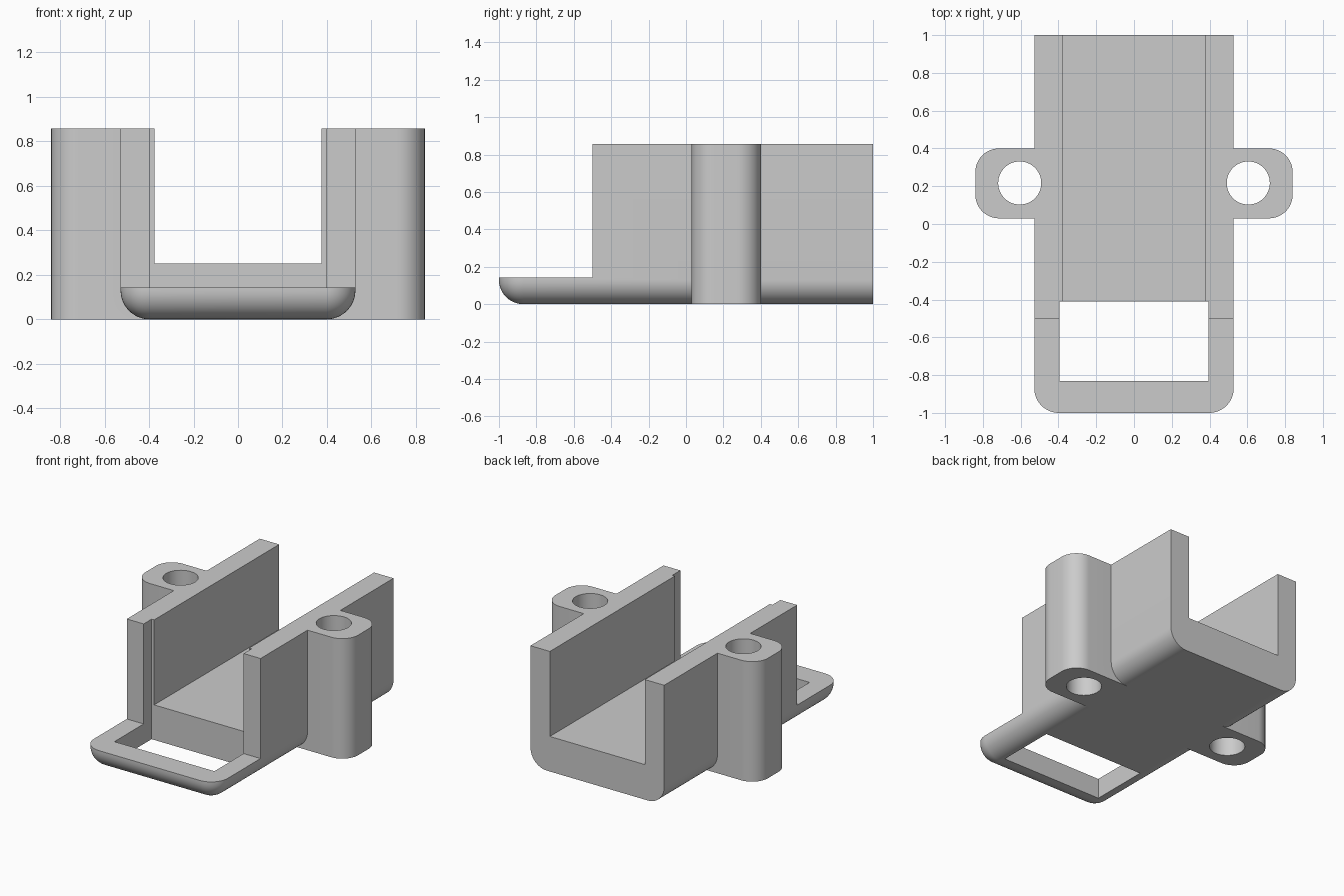
import bpy, bmesh
from math import radians

cube = bpy.data.objects.get("Cube")
if cube:
    bpy.data.objects.remove(cube, do_unlink=True)

HALF_W, TOP, ROUND = 0.528, 0.857, 0.13

grey = bpy.data.materials.new("plain grey")
grey.use_nodes = True
COLOUR = (0.6, 0.6, 0.6, 1)
grey.diffuse_color = COLOUR
grey.node_tree.nodes["Principled BSDF"].inputs["Base Color"].default_value = COLOUR


def box(name, lo, hi, radius=0, rounded=None):
    """Box between two corners; edges whose midpoint passes the rule are rounded."""
    bm = bmesh.new()
    bmesh.ops.create_cube(bm, size=1)
    for v in bm.verts:
        v.co = [h if c > 0 else l for c, l, h in zip(v.co, lo, hi)]
    if rounded:
        edges = [e for e in bm.edges if rounded((e.verts[0].co + e.verts[1].co) / 2)]
        bmesh.ops.bevel(bm, geom=edges, offset=radius, segments=12,
                        profile=0.5, affect='EDGES')
    return finish(name, bm)


def cylinder(name, x, y, radius):
    bm = bmesh.new()
    bmesh.ops.create_cone(bm, cap_ends=True, segments=64, radius1=radius,
                          radius2=radius, depth=3)
    bmesh.ops.translate(bm, verts=bm.verts, vec=(x, y, 0))
    return finish(name, bm)


def finish(name, bm):
    mesh = bpy.data.meshes.new(name)
    bm.to_mesh(mesh)
    bm.free()
    mesh.materials.append(grey)
    obj = bpy.data.objects.new(name, mesh)
    bpy.context.collection.objects.link(obj)
    return obj


def combine(target, tool, operation):
    """Apply a boolean and remove the tool."""
    bpy.context.view_layer.objects.active = target
    mod = target.modifiers.new(tool.name, 'BOOLEAN')
    mod.operation, mod.solver, mod.object = operation, 'EXACT', tool
    bpy.ops.object.modifier_apply(modifier=mod.name)
    bpy.data.objects.remove(tool, do_unlink=True)


# Main tray: rounded along both sides and the front of the base, and front corners
def tray_edges(m):
    side, front, base = abs(m.x) > 0.5, m.y < -0.9, m.z < 0.01
    return (base and (side or front)) or (side and front)


body = box("channel_bracket", (-HALF_W, -1, 0), (HALF_W, 1, TOP), ROUND, tray_edges)

# Low front lip, then the long open channel
combine(body, box("lip_cutter", (-2, -2, 0.143), (2, -0.5, 2)), 'DIFFERENCE')
combine(body, box("channel_cutter", (-0.375, -2, 0.25), (0.375, 2, 2)), 'DIFFERENCE')

# Screw ears on both sides
for side in (-1, 1):
    xs = sorted((side * 0.39, side * 0.84))
    ear = box("screw_ear", (xs[0], 0.03, 0), (xs[1], 0.4, TOP), 0.125,
              lambda m: abs(m.x) > 0.8 and 0.1 < m.z < 0.8 and abs(m.y - 0.215) > 0.1)
    combine(body, ear, 'UNION')
    combine(body, cylinder("screw_hole", side * 0.605, 0.217, 0.114), 'DIFFERENCE')

# Front window, slightly wider than the channel so it notches the walls
combine(body, box("window_cutter", (-0.395, -0.83, -1), (0.395, -0.41, 2)), 'DIFFERENCE')

bpy.ops.object.select_all(action='DESELECT')
body.select_set(True)
bpy.context.view_layer.objects.active = body
bpy.ops.object.shade_smooth_by_angle(angle=radians(30))
